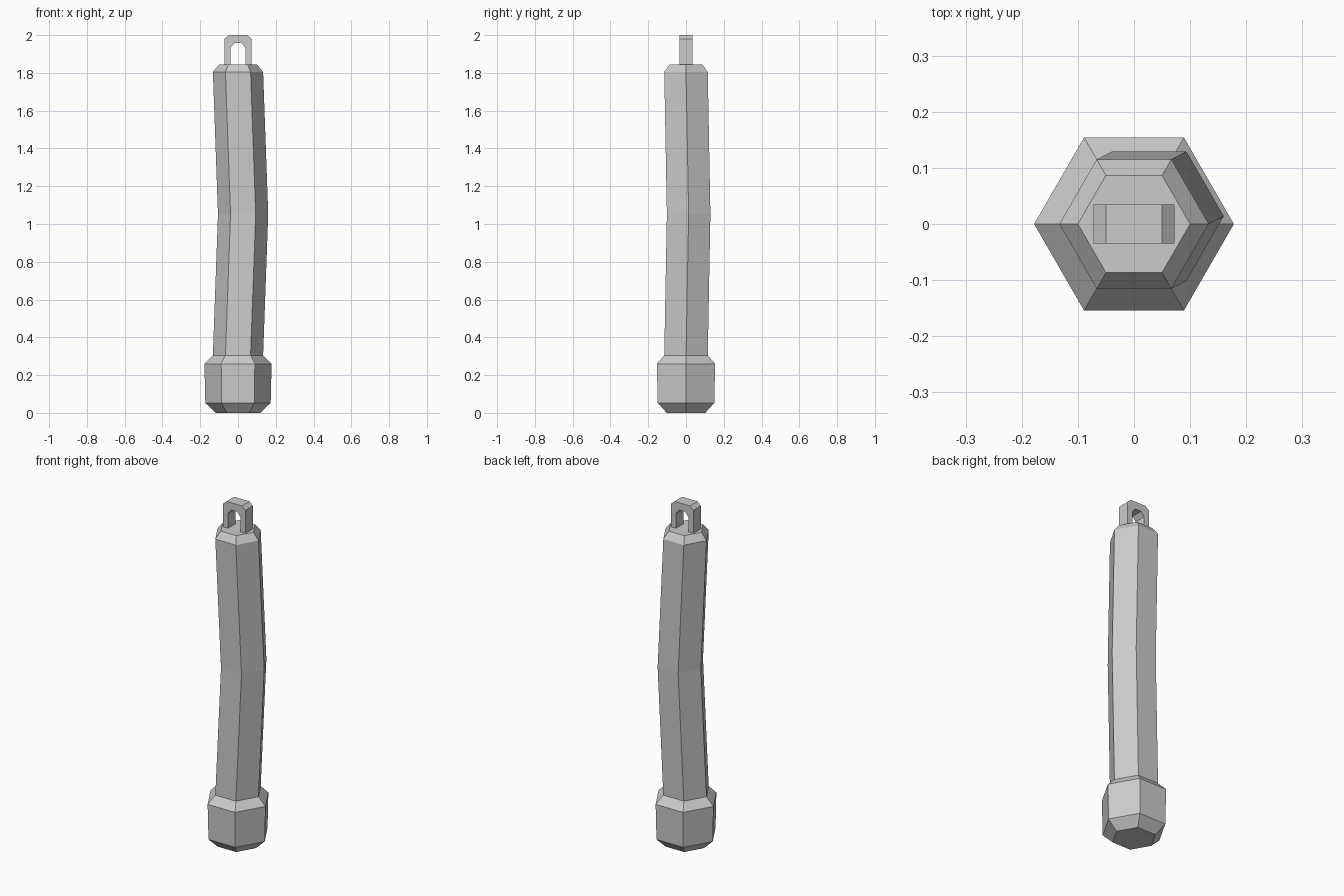
import bpy, bmesh, math

cube = bpy.data.objects.get("Cube")
if cube:
    bpy.data.objects.remove(cube, do_unlink=True)

grey = bpy.data.materials.new("plain grey")
grey.use_nodes = True
colour = (0.6, 0.6, 0.6, 1)
grey.diffuse_color = colour
for node in grey.node_tree.nodes:
    if node.type == 'BSDF_PRINCIPLED':
        node.inputs["Base Color"].default_value = colour


def finish(name, bm):
    """Turn a bmesh into a flat-shaded object."""
    bmesh.ops.recalc_face_normals(bm, faces=bm.faces)
    mesh = bpy.data.meshes.new(name)
    bm.to_mesh(mesh)
    bm.free()
    mesh.materials.append(grey)
    obj = bpy.data.objects.new(name, mesh)
    bpy.context.collection.objects.link(obj)
    return obj


def hex_loft(name, rings, sides=6):
    """Loft hexagons given as (z, radius, x offset, y offset)."""
    bm = bmesh.new()
    loops = []
    for z, r, ox, oy in rings:
        angles = [math.tau * i / sides for i in range(sides)]
        loops.append([bm.verts.new((ox + r * math.cos(a), oy + r * math.sin(a), z))
                      for a in angles])
    for low, high in zip(loops, loops[1:]):
        for i in range(sides):
            j = (i + 1) % sides
            bm.faces.new((low[i], low[j], high[j], high[i]))
    bm.faces.new(loops[0][::-1])
    bm.faces.new(loops[-1])
    return finish(name, bm)


def arch(name, outer, inner, depth):
    """Mirror half profiles (x, z) into an arch and extrude it along y."""
    def full(half):
        return [(-x, z) for x, z in half] + [(x, z) for x, z in reversed(half)]
    bm = bmesh.new()
    front = [[bm.verts.new((x, -depth / 2, z)) for x, z in full(h)]
             for h in (outer, inner)]
    count = len(front[0])
    for i in range(count - 1):
        bm.faces.new((front[0][i], front[0][i + 1], front[1][i + 1], front[1][i]))
    result = bmesh.ops.extrude_face_region(bm, geom=bm.faces[:], use_keep_orig=True)
    moved = [v for v in result["geom"] if isinstance(v, bmesh.types.BMVert)]
    bmesh.ops.translate(bm, verts=moved, vec=(0, depth, 0))
    return finish(name, bm)


# Bent handle shaft with a heavy bevelled pommel at the bottom
hex_loft("handle_and_pommel", [
    (0, 0.118, 0, 0), (0.053, 0.173, 0, 0), (0.26, 0.178, 0, 0),
    (0.305, 0.133, 0, 0), (1.052, 0.133, 0.027, 0.014),
    (1.805, 0.133, 0, 0), (1.845, 0.1, 0, 0)])

# Hanging loop on top
arch("hanging_loop",
     [(0.072, 1.843), (0.072, 1.98), (0.05, 2.0)],
     [(0.04, 1.843), (0.04, 1.932), (0.019, 1.957)], 0.07)
